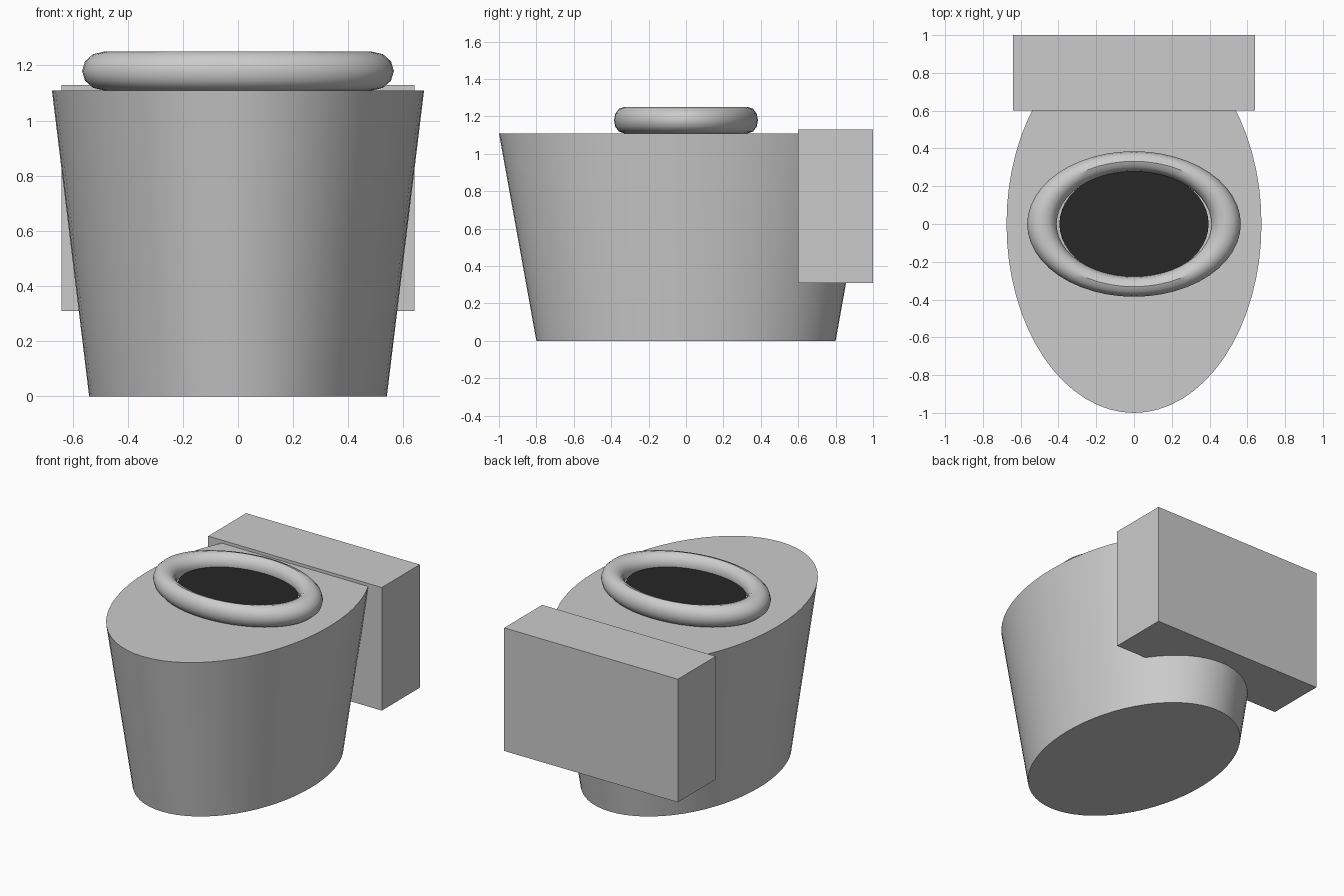
import bpy
import math
from mathutils import Matrix

if "Cube" in bpy.data.objects:
    bpy.data.objects.remove(bpy.data.objects["Cube"])


def bake(name, loc, scale, smooth=True):
    """Name the active object, apply its size and place it."""
    ob = bpy.context.object
    ob.name = name
    ob.data.transform(Matrix.Diagonal((*scale, 1)))
    ob.location = loc
    if smooth:
        bpy.ops.object.shade_smooth_by_angle(angle=math.radians(35))
    return ob


# Bowl: tapered oval body
bpy.ops.mesh.primitive_cone_add(vertices=64, radius1=0.8, radius2=1.0, depth=1.11)
bake("bowl", (0, 0, 0.555), (0.675, 1, 1))

# Tank: box at the back
bpy.ops.mesh.primitive_cube_add(size=1)
bake("tank", (0, 0.8, 0.72), (1.28, 0.4, 0.82), smooth=False)

# Seat: oval ring on top of the bowl
R, r = 0.4875, 0.078
bpy.ops.mesh.primitive_torus_add(major_segments=48, minor_segments=12,
                                 major_radius=R, minor_radius=r)
bake("seat", (0, 0, 1.18), (1, 0.681, 0.07 / r))

# Dark opening inside the seat
bpy.ops.mesh.primitive_cylinder_add(vertices=48, radius=1, depth=0.1)
opening = bake("opening", (0, 0, 1.123), (0.395, 0.29, 1))
dark = bpy.data.materials.new("dark")
dark.diffuse_color = (0.02, 0.02, 0.02, 1)
dark.use_nodes = True
dark.node_tree.nodes["Principled BSDF"].inputs["Base Color"].default_value = dark.diffuse_color
opening.data.materials.append(dark)
